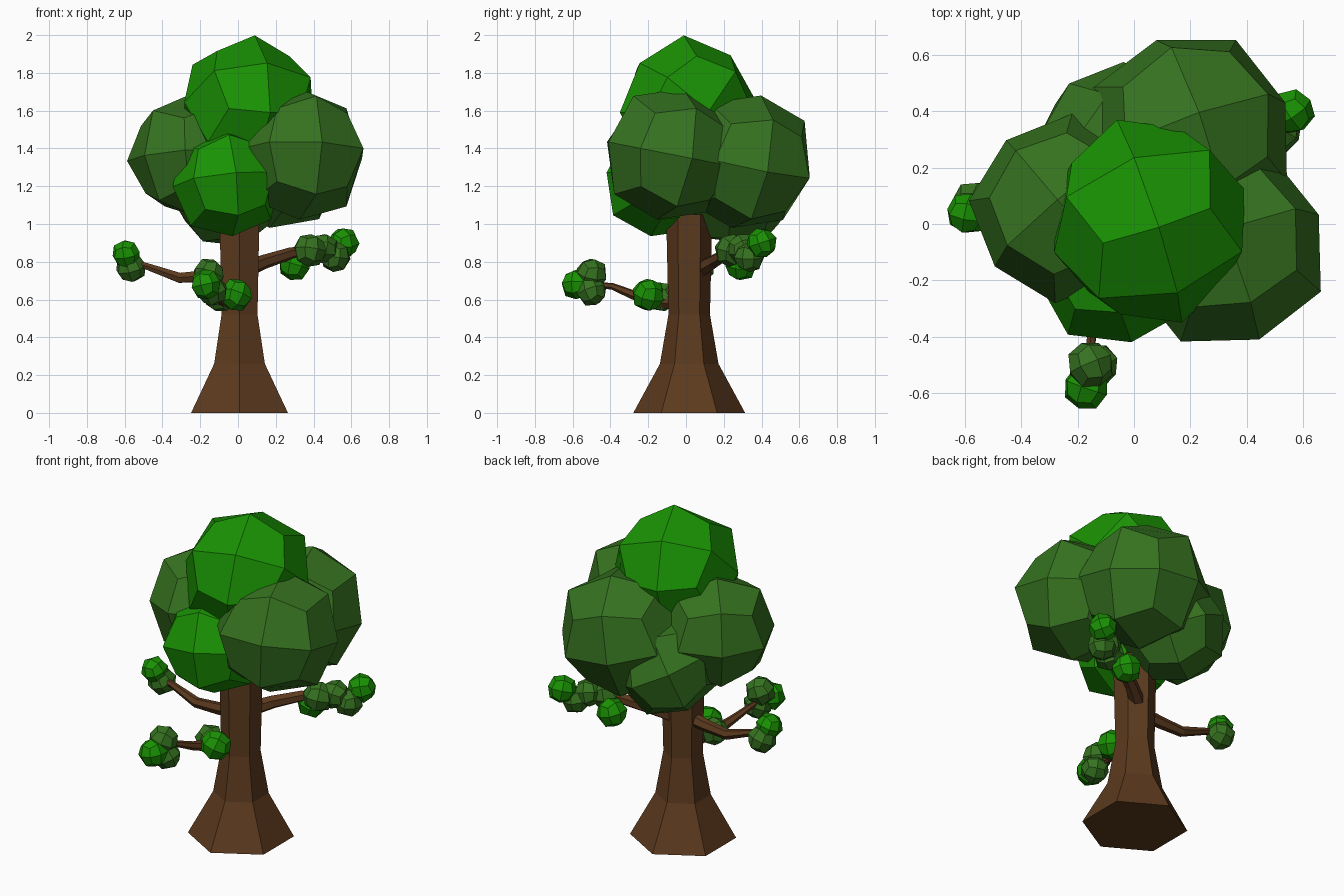
import bpy, bmesh, math, random
from mathutils import Vector, Matrix

if "Cube" in bpy.data.objects:
    bpy.data.objects.remove(bpy.data.objects["Cube"])

random.seed(4)


def material(name, rgb):
    m = bpy.data.materials.new(name)
    m.diffuse_color = (*rgb, 1)
    m.use_nodes = True
    m.node_tree.nodes["Principled BSDF"].inputs["Base Color"].default_value = m.diffuse_color
    return m


BRIGHT = material("bright_leaf", (0.010, 0.285, 0.001))
DARK = material("dark_leaf", (0.036, 0.168, 0.014))
BARK = material("bark", (0.107, 0.042, 0.013))


def finish(name, bm, mat):
    bmesh.ops.recalc_face_normals(bm, faces=bm.faces)
    me = bpy.data.meshes.new(name)
    bm.to_mesh(me)
    bm.free()
    me.materials.append(mat)
    ob = bpy.data.objects.new(name, me)
    bpy.context.collection.objects.link(ob)
    return ob


def leaf_ball(name, mat, centre, r, p, q):
    """Rounded 24-face cube; p and q point along two of its axes."""
    bm = bmesh.new()
    bmesh.ops.create_cube(bm, size=2)
    bmesh.ops.subdivide_edges(bm, edges=bm.edges[:], cuts=1, use_grid_fill=True)
    for v in bm.verts:
        axes = sum(abs(c) > 0.5 for c in v.co)
        v.co *= {1: 1.0, 2: 0.75, 3: 0.56}[axes]
    a = Vector(p).normalized()
    b = Vector(q)
    b = (b - a * b.dot(a)).normalized()
    rot = Matrix((a, b, a.cross(b))).transposed()
    for v in bm.verts:
        v.co = rot @ v.co * r + Vector(centre)
    return finish(name, bm, mat)


def limb(name, points, radii, sides=6):
    """Tapered faceted tube along a path."""
    bm = bmesh.new()
    pts = [Vector(p) for p in points]
    rings = []
    for i, (p, r) in enumerate(zip(pts, radii)):
        d = pts[min(i + 1, len(pts) - 1)] - pts[max(i - 1, 0)]
        rot = Vector((0, 0, 1)).rotation_difference(d.normalized())
        ring = []
        for k in range(sides):
            t = math.pi / 2 + math.tau * k / sides
            ring.append(bm.verts.new(p + rot @ Vector((r * math.cos(t), r * math.sin(t), 0))))
        rings.append(ring)
    for lo, hi in zip(rings, rings[1:]):
        for k in range(sides):
            n = (k + 1) % sides
            bm.faces.new((lo[k], lo[n], hi[n], hi[k]))
    bm.faces.new(rings[0])
    bm.faces.new(rings[-1])
    return finish(name, bm, BARK)


# Trunk with flared foot
limb("trunk", [(0.008, 0.017, z) for z in (0, 0.26, 0.52, 1.05)],
     (0.296, 0.155, 0.11, 0.122))

# Branches
limb("left_branch", [(-0.04, 0.02, 0.74), (-0.16, 0.03, 0.725), (-0.31, 0.04, 0.715),
                     (-0.48, 0.05, 0.775), (-0.57, 0.05, 0.80)],
     (0.04, 0.035, 0.03, 0.02, 0.015))
limb("front_branch", [(-0.03, -0.03, 0.58), (-0.08, -0.17, 0.595), (-0.11, -0.28, 0.625),
                      (-0.15, -0.39, 0.67), (-0.16, -0.50, 0.68)],
     (0.04, 0.035, 0.025, 0.018, 0.015))
limb("back_branch", [(0.03, 0.07, 0.755), (0.14, 0.145, 0.80), (0.28, 0.22, 0.845),
                     (0.40, 0.28, 0.86), (0.53, 0.37, 0.88)],
     (0.045, 0.038, 0.032, 0.022, 0.015))

# Crown
leaf_ball("crown_top", BRIGHT, (0.055, 0.01, 1.621), 0.358, (-0.2, 0.83, 1), (0.42, -1.07, 1))
leaf_ball("crown_front", BRIGHT, (-0.062, -0.14, 1.22), 0.29, (0.18, -0.96, 0.18), (-0.12, 0.2, 1))
leaf_ball("crown_right", DARK, (0.325, -0.085, 1.37), 0.353, (0.34, -0.92, 0.18), (0.92, 0.36, -0.07))
leaf_ball("crown_back_right", DARK, (0.2, 0.32, 1.33), 0.36, (0.09, 0.22, 1), (0.94, 0.34, 0))
leaf_ball("crown_left", DARK, (-0.25, 0.055, 1.36), 0.32, (-0.07, 0.1, 1), (-0.64, 0.76, -0.05))
leaf_ball("crown_back_left", DARK, (-0.06, 0.27, 1.17), 0.292, (-0.57, 0.77, 0.2), (0.3, 0.3, 1))

# Small leaf tufts on the branches
tufts = {
    "left_tuft": [(BRIGHT, (-0.592, 0.038, 0.842), 0.074), (DARK, (-0.567, 0.072, 0.77), 0.08)],
    "front_tuft": [(DARK, (-0.155, -0.50, 0.735), 0.083), (BRIGHT, (-0.17, -0.58, 0.68), 0.08),
                   (DARK, (-0.135, -0.50, 0.645), 0.079)],
    "front_inner_tuft": [(BRIGHT, (-0.01, -0.20, 0.625), 0.086), (DARK, (-0.10, -0.13, 0.615), 0.08)],
    "back_tuft": [(DARK, (0.38, 0.24, 0.86), 0.088), (DARK, (0.45, 0.30, 0.87), 0.08),
                  (DARK, (0.515, 0.335, 0.825), 0.08), (BRIGHT, (0.56, 0.40, 0.90), 0.08),
                  (BRIGHT, (0.30, 0.29, 0.785), 0.085)],
}
for name, balls in tufts.items():
    for i, (mat, centre, r) in enumerate(balls, 1):
        p = (random.uniform(-0.4, 0.4), random.uniform(-0.4, 0.4), 1)
        q = (1, random.uniform(-0.8, 0.8), 0)
        leaf_ball(f"{name}_{i}", mat, centre, r, p, q)
